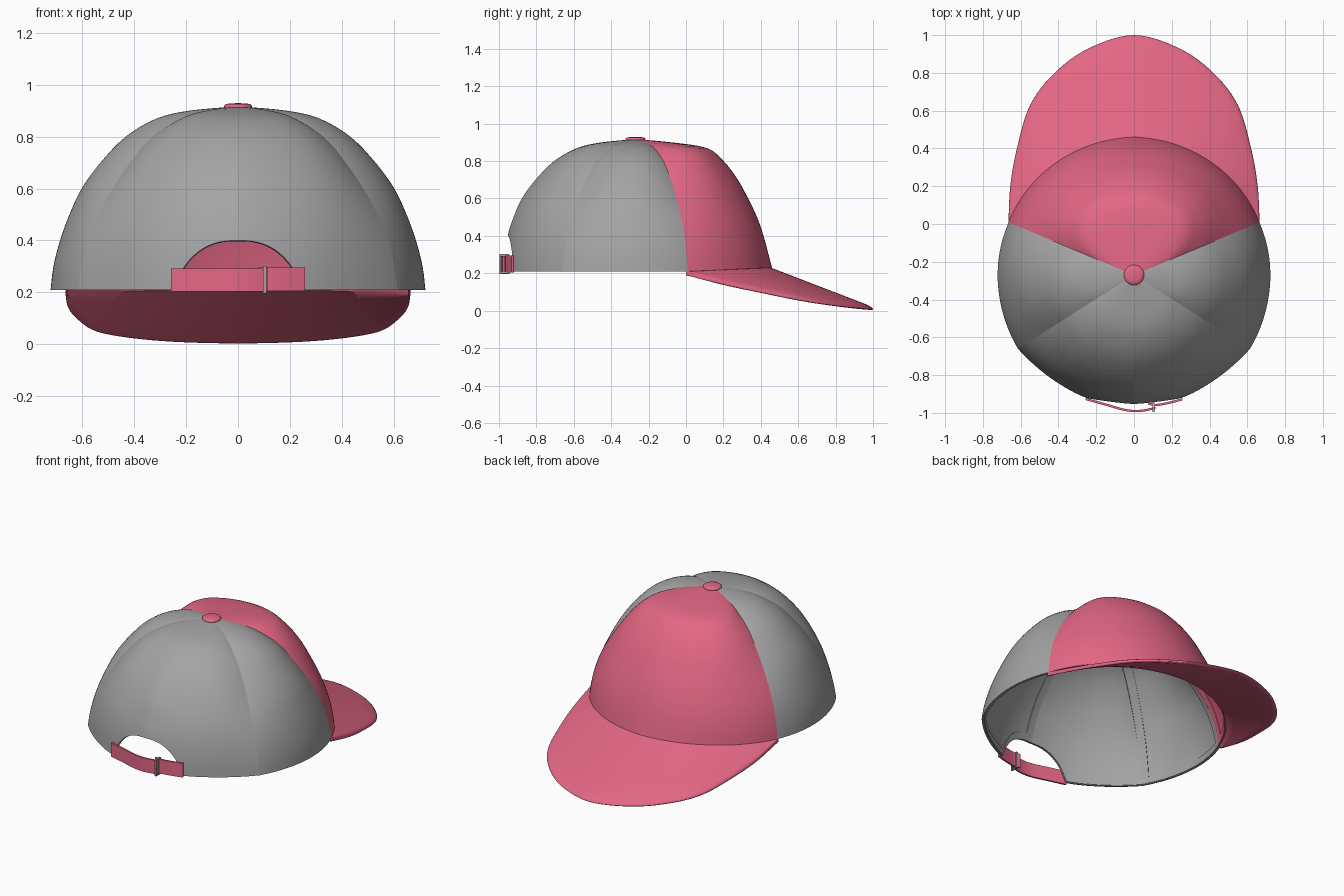
import bpy, math
from mathutils import Vector

if "Cube" in bpy.data.objects:
    bpy.data.objects.remove(bpy.data.objects["Cube"])


def material(name, rgb):
    m = bpy.data.materials.new(name)
    m.diffuse_color = (*rgb, 1)
    m.use_nodes = True
    m.node_tree.nodes["Principled BSDF"].inputs["Base Color"].default_value = m.diffuse_color
    return m


PINK = material("pink cloth", (0.77, 0.135, 0.235))
GRAY = material("gray cloth", (0.37, 0.37, 0.37))
CENTER_Y = -0.27


def spline(pts, t):
    """Catmull-Rom through tuples or floats, t counted in points."""
    n = len(pts)
    i = max(0, min(int(t), n - 2))
    f = t - i
    p = [Vector(pts[max(0, min(k, n - 1))]) for k in range(i - 1, i + 3)]
    return 0.5 * (2 * p[1] + (p[2] - p[0]) * f
                  + (2 * p[0] - 5 * p[1] + 4 * p[2] - p[3]) * f * f
                  + (3 * p[1] - p[0] - 3 * p[2] + p[3]) * f ** 3)


def sheet(name, f, nu, nv, mat, thick=0.0, mirror=False, angle=40):
    """Grid surface f(u, v), optionally thickened inward or mirrored in x."""
    verts, faces = [], []
    for j in range(nv + 1):
        for i in range(nu + 1):
            u = i / nu
            p = f(1 - u if mirror else u, j / nv)
            verts.append((-p[0] if mirror else p[0], p[1], p[2]))
    for j in range(nv):
        for i in range(nu):
            a = j * (nu + 1) + i
            faces.append((a, a + 1, a + nu + 2, a + nu + 1))
    me = bpy.data.meshes.new(name)
    me.from_pydata(verts, [], faces)
    me.materials.append(mat)
    ob = bpy.data.objects.new(name, me)
    bpy.context.collection.objects.link(ob)
    if thick:
        s = ob.modifiers.new("thickness", "SOLIDIFY")
        s.thickness, s.offset = thick, -1
    bpy.ops.object.select_all(action="DESELECT")
    bpy.context.view_layer.objects.active = ob
    ob.select_set(True)
    if thick:
        bpy.ops.object.modifier_apply(modifier="thickness")
    bpy.ops.object.shade_smooth_by_angle(angle=math.radians(angle))
    return ob


# Crown profiles: relative radius at each height, for seams and panel middles
HEIGHTS = (.21, .30, .40, .50, .60, .70, .80, .87, .90, .917)
SEAM = (1, .98, .94, .875, .785, .675, .535, .355, .20, 0)
SIDE = (1, .985, .95, .90, .835, .735, .60, .435, .26, 0)
FRONT = (1, .97, .935, .89, .825, .75, .645, .52, .26, 0)
FRONT_MID = (1, .98, .945, .895, .83, .755, .65, .53, .28, 0)
BACK = (1, 1, .99, .945, .88, .775, .63, .45, .26, 0)
BACK_MID = (1, .99, .965, .92, .85, .755, .615, .445, .265, 0)

# Each panel: name, start and end angle, (base radius, profile) at start, middle, end
PANELS = (
    ("back_panel", -90, -32.4, (.69, BACK), (.698, BACK_MID), (.728, SEAM), GRAY),
    ("side_panel", -32.4, 22.8, (.728, SEAM), (.722, SIDE), (.72, SEAM), GRAY),
    ("front_panel", 22.8, 90, (.72, SEAM), (.724, FRONT_MID), (.73, FRONT), PINK),
)


def crown_point(panel, u, t, inset=0.0):
    _, a0, a1, start, mid, end, _ = panel
    th = math.radians(a0 + (a1 - a0) * u)
    w = (2 * u - 1) ** 2
    edge = start if u < .5 else end
    prof = [(m * mid[0] * (1 - w) + e * edge[0] * w, z, 0)
            for m, e, z in zip(mid[1], edge[1], HEIGHTS)]
    r, z, _ = spline(prof, t)
    z += .02 * max(0, math.sin(th) - .38) / .62 * max(0, 1 - t / 3)
    p = Vector((r * math.cos(th), CENTER_Y + r * math.sin(th), z))
    return p + (Vector((0, CENTER_Y, .3)) - p).normalized() * inset


def lower_edge(panel, u):
    """Height index where the panel starts; the back has an arched opening."""
    if panel[0] != "back_panel":
        return 0.0
    x = abs(.69 * math.cos(math.radians(panel[1] + (panel[2] - panel[1]) * u))) / .24
    return 2.0 * (1 - x ** 2.5) ** .6 if x < 1 else 0.0


TOP = 8.97
for panel in PANELS:
    def shell(u, v):
        t0 = lower_edge(panel, u)
        return crown_point(panel, u, t0 + (TOP - t0) * v)

    def hem(u, v):
        return crown_point(panel, u, lower_edge(panel, u) + .5 * v, .0125)

    def seam_tape(side):
        def f(u, v):
            t0 = lower_edge(panel, 0 if side == 0 else 1)
            t = t0 + (8 - t0) * v
            p = crown_point(panel, side, t)
            r = math.hypot(p.x, p.y - CENTER_Y)
            w = min(.45, .05 / r / math.radians(panel[2] - panel[1]))
            return crown_point(panel, u * w if side == 0 else 1 - w + u * w, t, .0125)
        return f

    for mirror, tag in ((False, "right"), (True, "left")):
        name, mat = tag + "_" + panel[0], panel[-1]
        sheet(name, shell, 44, 36, mat, .012, mirror)
        sheet(name + "_hem", hem, 44, 2, mat, .005, mirror)
        for side in (0, 1):
            sheet(f"{name}_seam_tape_{side}", seam_tape(side), 3, 24, mat, .005, mirror)

# Brim: lofted from the crown's front edge to a drooping rounded outline
half = [(.665, .0, .215), (.655, .2, .16), (.62, .4, .115), (.55, .63, .068),
        (.42, .80, .042), (.24, .93, .026), (0, 1.0, .02)]
OUTLINE = half + [(-x, y, z) for x, y, z in half[-2::-1]]
SECTION = [(0, 0), (.25, 0), (.5, 0), (.75, 0), (.93, 0), (.975, -.003), (.995, -.008),
           (1, -.013), (.993, -.018), (.97, -.022), (.93, -.025), (.75, -.025),
           (.5, -.025), (.25, -.025), (0, -.02), (0, 0)]


def brim(u, v):
    s, dz = SECTION[round(v * (len(SECTION) - 1))]
    k = 1 - u
    pu = min(k, 1 - k) * 2
    a = crown_point(PANELS[2], pu, 0, .008)
    if k > .5:
        a.x = -a.x
    b = spline(OUTLINE, k * (len(OUTLINE) - 1))
    return a.lerp(b, s) + Vector((0, 0, dz))


sheet("brim", brim, 72, len(SECTION) - 1, PINK, angle=60)


# Button on top
def button(u, v):
    a = 2 * math.pi * u
    r, z = ((.05, .905), (.054, .912), (.054, .919), (.048, .925),
            (.03, .928), (.0005, .929))[round(v * 5)]
    return Vector((r * math.cos(a), CENTER_Y + r * math.sin(a), z))


sheet("top_button", button, 32, 5, PINK, angle=50)


# Adjustable strap across the back opening
def strap(path, z0, z1):
    def f(u, v):
        x, y, _ = spline(path, u * (len(path) - 1))
        return Vector((x, y, z0 + (z1 - z0) * v))
    return f


long_path = [(-.258, -.932, 0), (-.15, -.962, 0), (-.05, -.99, 0),
             (.03, -.996, 0), (.115, -.98, 0)]
tab_path = [(.075, -.957, 0), (.12, -.964, 0), (.18, -.954, 0), (.258, -.934, 0)]
sheet("strap_long_end", strap(long_path, .203, .292), 20, 1, PINK, .012)
sheet("strap_short_end", strap(tab_path, .205, .296), 14, 1, PINK, .012)

# Buckle: slim frame around the strap
for name, y, z, sy, sz in (("buckle_outer_bar", -.992, .248, .008, .104),
                           ("buckle_inner_bar", -.948, .248, .008, .104),
                           ("buckle_top_bar", -.97, .299, .048, .006),
                           ("buckle_bottom_bar", -.97, .198, .048, .006)):
    bpy.ops.mesh.primitive_cube_add(size=1, location=(.103, y, z))
    ob = bpy.context.object
    ob.name, ob.scale = name, (.012, sy, sz)
    ob.data.materials.append(GRAY)
